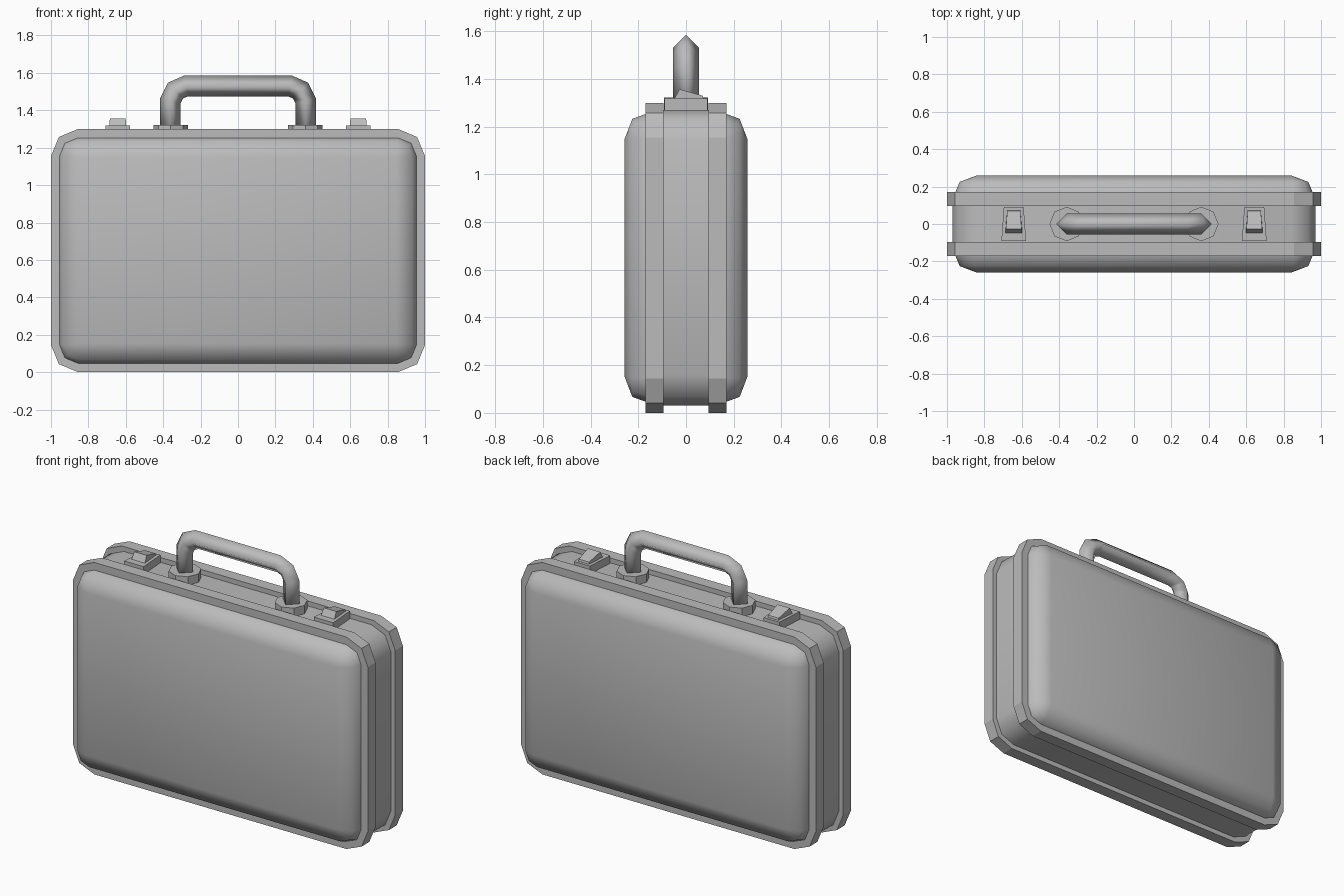
import bpy, bmesh, math
from mathutils import Vector

cube = bpy.data.objects.get("Cube")
if cube:
    bpy.data.objects.remove(cube, do_unlink=True)

GREY = (0.5, 0.5, 0.5, 1)
grey = bpy.data.materials.new("case grey")
grey.use_nodes = True
grey.diffuse_color = GREY
grey.node_tree.nodes["Principled BSDF"].inputs["Base Color"].default_value = GREY

MID = 0.65  # height of the case centre


def loft(name, rings, smooth=None):
    """Skin a closed solid through matching rings of points."""
    bm = bmesh.new()
    loops = [[bm.verts.new(p) for p in ring] for ring in rings]
    n = len(loops[0])
    for a, b in zip(loops, loops[1:]):
        for i in range(n):
            j = (i + 1) % n
            bm.faces.new((a[i], a[j], b[j], b[i]))
    bm.faces.new(loops[0])
    bm.faces.new(loops[-1])
    bmesh.ops.remove_doubles(bm, verts=bm.verts, dist=0.0005)
    bmesh.ops.recalc_face_normals(bm, faces=bm.faces)
    mesh = bpy.data.meshes.new(name)
    bm.to_mesh(mesh)
    bm.free()
    obj = bpy.data.objects.new(name, mesh)
    bpy.context.collection.objects.link(obj)
    mesh.materials.append(grey)
    if smooth:
        bpy.ops.object.select_all(action='DESELECT')
        obj.select_set(True)
        bpy.context.view_layer.objects.active = obj
        bpy.ops.object.shade_smooth_by_angle(angle=math.radians(smooth))
    return obj


def outline(y, half_w, half_h, r):
    """Rectangle in the xz plane with two-segment rounded corners."""
    pts = []
    for q, (sx, sz) in enumerate([(1, 1), (-1, 1), (-1, -1), (1, -1)]):
        for k in range(3):
            a = math.radians(90 * q + 45 * k)
            pts.append((sx * (half_w - r) + r * math.cos(a), y,
                        MID + sz * (half_h - r) + r * math.sin(a)))
    return pts


# Recessed middle band
loft("middle_band", [outline(y, 0.97, 0.62, 0.13) for y in (-0.1, 0.1)], 50)

# Rims and rounded shells, front and back
for side, s in (("front", -1), ("back", 1)):
    loft(side + "_rim", [outline(s * y, 1, 0.65, 0.145) for y in (0.095, 0.17)])
    loft(side + "_shell", [outline(s * 0.16, 0.957, 0.605, 0.1),
                           outline(s * 0.17, 0.955, 0.603, 0.1),
                           outline(s * 0.225, 0.932, 0.583, 0.08),
                           outline(s * 0.258, 0.845, 0.497, 0)], 80)

# Handle: diamond section swept along an arched path
half = [(0.362, 1.28), (0.362, 1.45), (0.335, 1.505), (0.278, 1.53)]
path = [Vector((-x, 0, z)) for x, z in half] + [Vector((x, 0, z)) for x, z in reversed(half)]
rings = []
for i, p in enumerate(path):
    before = (p - path[i - 1]).normalized() if i else Vector((0, 0, 1))
    after = (path[i + 1] - p).normalized() if i < len(path) - 1 else before
    t = (before + after).normalized()
    out = Vector((-t.z, 0, t.x)) * 0.055 / t.dot(after)
    across = Vector((0, 0.055, 0))
    rings.append([p + out, p + across, p - out, p - across])
loft("handle", rings, 120)


def taper(cx, front_y, back_y, front_w, back_w, front_z, back_z):
    """Four-cornered outline narrowing toward the back."""
    return [(cx - front_w, front_y, front_z), (cx + front_w, front_y, front_z),
            (cx + back_w, back_y, back_z), (cx - back_w, back_y, back_z)]


for side, s in (("left", 1), ("right", -1)):
    # Octagonal handle mounts
    loft(side + "_handle_mount",
         [[(s * 0.36 + 0.092 * math.cos(k * math.pi / 4),
            0.092 * math.sin(k * math.pi / 4), z) for k in range(8)]
          for z in (1.26, 1.322)])
    # Latch plate and wedge-shaped catch
    x = s * 0.643
    loft(side + "_latch_plate", [taper(x, -0.09, 0.09, 0.066, 0.053, z, z)
                                 for z in (1.26, 1.318)])
    loft(side + "_latch_catch", [taper(x, -0.053, 0.075, 0.046, 0.035, 1.31, 1.31),
                                 taper(x, -0.027, 0.07, 0.042, 0.035, 1.357, 1.33)])
